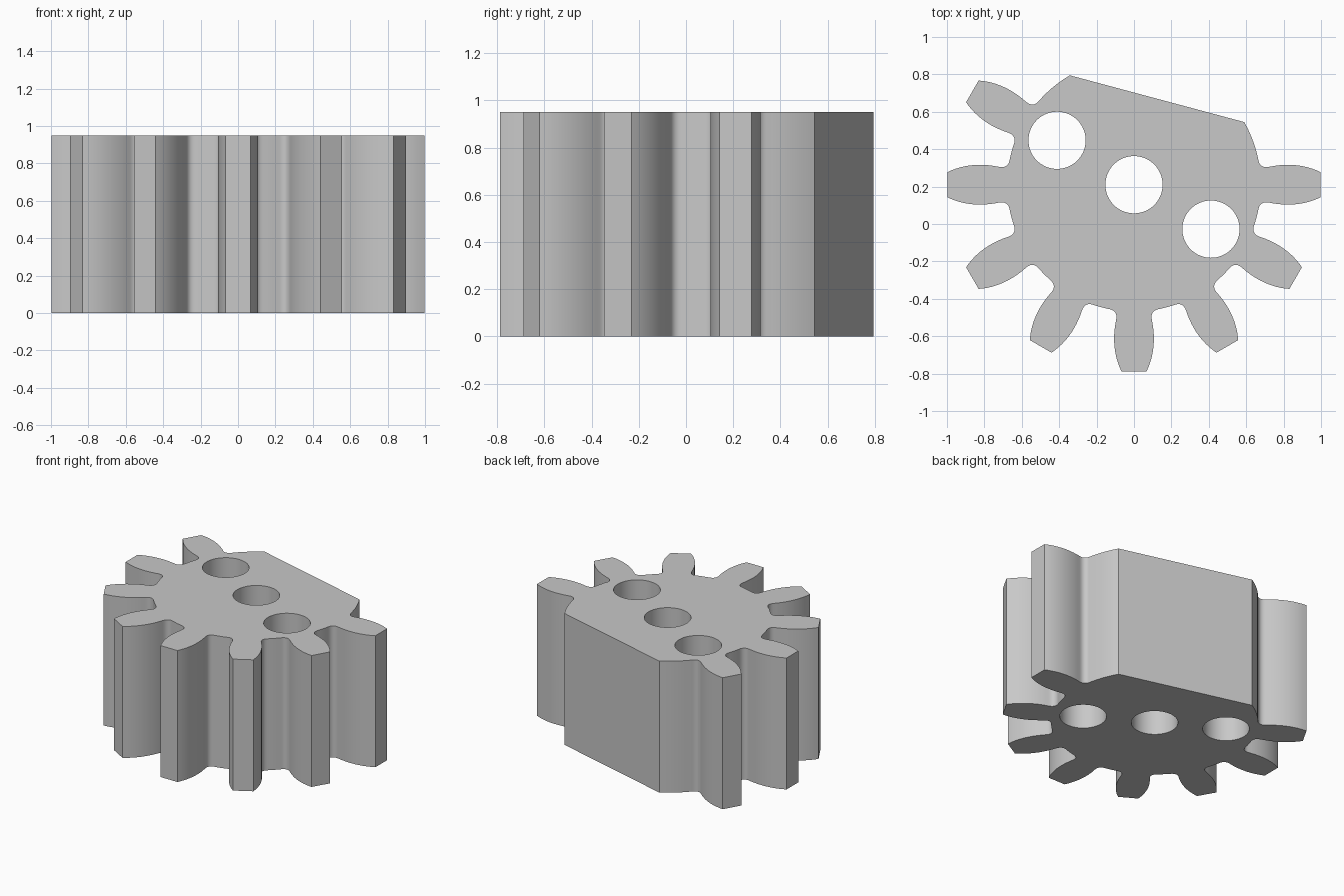
import bpy
import bmesh
from math import cos, sin, asin, radians, tau
from mathutils import Vector, Matrix
from mathutils.geometry import interpolate_bezier

HEIGHT = 0.95
CENTER = Vector((0, 0.21, 0))
ROOT = 0.678          # radius of the gear body between teeth
HOLE = 0.153
HALF_FOOT = 0.13      # half width where the tooth fillet meets the body

cube = bpy.data.objects.get("Cube")
if cube:
    bpy.data.objects.remove(cube, do_unlink=True)


def polar(radius, angle):
    return Vector((radius * cos(angle), radius * sin(angle), 0))


def bezier(points, count):
    return interpolate_bezier(*[Vector((x, y, 0)) for x, y in points], count)


# One tooth along +x: bulging flank, then fillet into the body
foot = asin(HALF_FOOT / ROOT)
foot_x = ROOT * cos(foot)
flank = bezier([(0.998, 0.067), (0.90, 0.115), (0.80, 0.112), (0.72, 0.095)], 14)
flank += bezier([(0.72, 0.095), (0.69, 0.089), (foot_x + 0.005, 0.104),
                 (foot_x, HALF_FOOT)], 9)[1:]
tooth = [Vector((p.x, -p.y, 0)) for p in reversed(flank)] + flank


def body_arc(start, end, count):
    """Points strictly between two angles on the body circle."""
    return [polar(ROOT, start + (end - start) * i / count) for i in range(1, count)]


# Outline: eight teeth, leaving one side cut off flat
flat_start, flat_end = radians(120.4), radians(389.6)
outline = [polar(ROOT, flat_start)]
angle = flat_start
for degrees in range(150, 361, 30):
    middle = radians(degrees)
    outline += body_arc(angle, middle - foot, 6)
    outline += [Matrix.Rotation(middle, 3, 'Z') @ p for p in tooth]
    angle = middle + foot
outline += body_arc(angle, flat_end, 8) + [polar(ROOT, flat_end)]

# Three holes in a row
loops = [outline]
for offset in (-0.475, 0, 0.475):
    spot = polar(offset, radians(-30))
    loops.append([spot + polar(HOLE, tau * i / 64) for i in range(64)])

# Fill the outline around the holes and extrude it upwards
bm = bmesh.new()
edges = []
for loop in loops:
    verts = [bm.verts.new(p + CENTER) for p in loop]
    edges += [bm.edges.new((v, verts[i - 1])) for i, v in enumerate(verts)]
bmesh.ops.triangle_fill(bm, use_beauty=True, edges=edges, normal=(0, 0, 1))
result = bmesh.ops.extrude_face_region(bm, geom=bm.faces[:], use_keep_orig=True)
top = [g for g in result["geom"] if isinstance(g, bmesh.types.BMVert)]
bmesh.ops.translate(bm, verts=top, vec=(0, 0, HEIGHT))
bmesh.ops.recalc_face_normals(bm, faces=bm.faces[:])

mesh = bpy.data.meshes.new("gear")
bm.to_mesh(mesh)
bm.free()
gear = bpy.data.objects.new("gear", mesh)
bpy.context.collection.objects.link(gear)

# Plain grey material
grey = bpy.data.materials.new("light grey")
grey.use_nodes = True
colour = (0.58, 0.58, 0.58, 1)
grey.diffuse_color = colour
grey.node_tree.nodes["Principled BSDF"].inputs["Base Color"].default_value = colour
mesh.materials.append(grey)

# Smooth flanks and holes, crisp corners
bpy.ops.object.select_all(action='DESELECT')
gear.select_set(True)
bpy.context.view_layer.objects.active = gear
bpy.ops.object.shade_smooth_by_angle(angle=radians(30))
